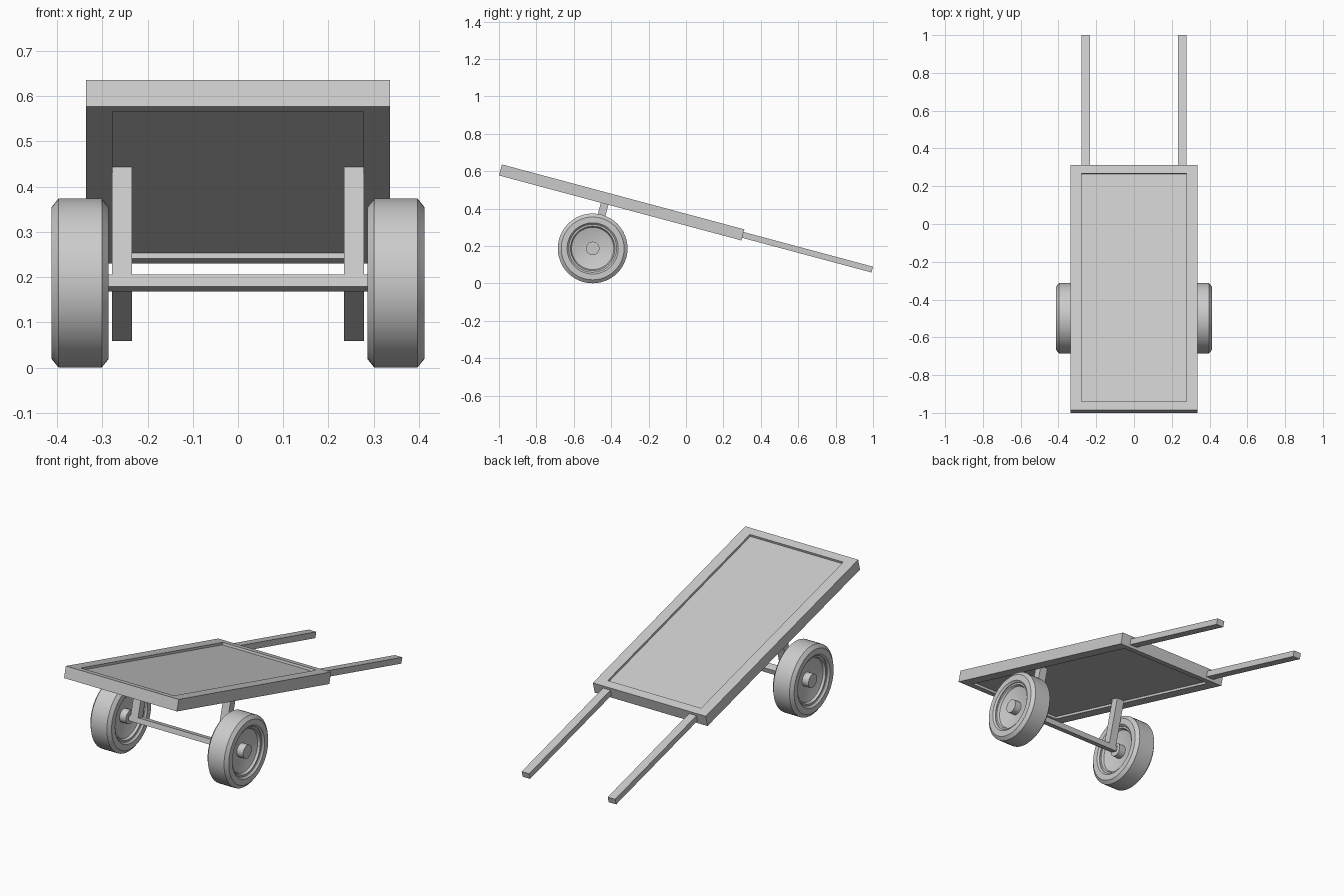
import bpy, bmesh
from math import radians, pi
from mathutils import Matrix, Vector

if "Cube" in bpy.data.objects:
    bpy.data.objects.remove(bpy.data.objects["Cube"])

TILT = Matrix.Translation((0, -0.344, 0.4328)) @ Matrix.Rotation(radians(-15), 4, 'X')
AXLE = Vector((0, -0.499, 0.187))
AXLE_LOCAL = TILT.inverted() @ AXLE
BED_L, BED_W, BED_T = 1.342, 0.672, 0.061


def make_object(name, bm, matrix=Matrix()):
    bmesh.ops.recalc_face_normals(bm, faces=bm.faces)
    mesh = bpy.data.meshes.new(name)
    bm.to_mesh(mesh)
    bm.free()
    ob = bpy.data.objects.new(name, mesh)
    bpy.context.collection.objects.link(ob)
    ob.matrix_world = matrix
    return ob


def box(name, lo, hi):
    """Box between two corners, in the tilted frame of the bed."""
    lo, hi = Vector(lo), Vector(hi)
    bm = bmesh.new()
    bmesh.ops.create_cube(bm, size=1)
    bmesh.ops.scale(bm, vec=hi - lo, verts=bm.verts)
    bmesh.ops.translate(bm, vec=(lo + hi) / 2, verts=bm.verts)
    return make_object(name, bm, TILT)


def lathe(name, profile, side, steps=48):
    """Spin a closed (x, radius) profile around the axle."""
    bm = bmesh.new()
    rings = []
    for i in range(steps):
        rot = Matrix.Rotation(2 * pi * i / steps, 3, 'X')
        rings.append([bm.verts.new(rot @ Vector((x * side, 0, r))) for x, r in profile])
    n = len(profile)
    for i in range(steps):
        a, b = rings[i], rings[(i + 1) % steps]
        for j in range(n):
            k = (j + 1) % n
            bm.faces.new((a[j], a[k], b[k], b[j]))
    ob = make_object(name, bm, Matrix.Translation(AXLE))
    smooth(ob)


def smooth(ob):
    bpy.ops.object.select_all(action='DESELECT')
    ob.select_set(True)
    bpy.context.view_layer.objects.active = ob
    bpy.ops.object.shade_smooth_by_angle(angle=radians(25))


def mirrored(half, centre):
    """Complete a half section by mirroring it about x = centre."""
    return [(centre + x, r) for x, r in half] + [(centre - x, r) for x, r in reversed(half)]


# Bed frame: rectangular ring
bm = bmesh.new()
rings = []
for hx, hy, z in ((BED_W / 2, BED_L / 2, -BED_T / 2), (BED_W / 2, BED_L / 2, BED_T / 2),
                  (0.278, BED_L / 2 - 0.045, BED_T / 2), (0.278, BED_L / 2 - 0.045, -BED_T / 2)):
    rings.append([bm.verts.new((sx * hx, sy * hy, z))
                  for sx, sy in ((-1, -1), (1, -1), (1, 1), (-1, 1))])
for i in range(4):
    a, b = rings[i], rings[(i + 1) % 4]
    for j in range(4):
        k = (j + 1) % 4
        bm.faces.new((a[j], a[k], b[k], b[j]))
make_object("bed_frame", bm, TILT)

# Recessed bed panel
box("bed_panel", (-0.278, -BED_L / 2 + 0.045, -0.018), (0.278, BED_L / 2 - 0.045, 0.018))

# Axle bar
ay, az = AXLE_LOCAL.y, AXLE_LOCAL.z
box("axle_bar", (-0.287, ay - 0.021, az - 0.0135), (0.287, ay + 0.021, az + 0.0135))

# Wheel sections, as half profiles
WHEEL_X = 0.349
tyre = mirrored([(0.048, 0.1865), (0.063, 0.168), (0.063, 0.137), (0.054, 0.128)], WHEEL_X)
rim = mirrored([(0.050, 0.130), (0.050, 0.119), (0.038, 0.113), (0.018, 0.045), (0.018, 0.030)], WHEEL_X)

for side, label in ((-1, "left"), (1, "right")):
    # Handles and axle legs
    x0, x1 = sorted((side * 0.234, side * 0.2785))
    box(f"handle_{label}", (x0, BED_L / 2 - 0.01, -0.016), (x1, BED_L / 2 + 0.716, 0.016))
    box(f"axle_leg_{label}", (x0, ay - 0.021, az + 0.0135), (x1, ay + 0.021, -0.018))
    # Wheels
    lathe(f"tyre_{label}", tyre, side)
    lathe(f"rim_{label}", rim, side)
    # Hub
    bm = bmesh.new()
    bmesh.ops.create_cone(bm, cap_ends=True, segments=32, radius1=0.036, radius2=0.036, depth=0.112,
                          matrix=Matrix.Translation((side * WHEEL_X, 0, 0)) @ Matrix.Rotation(pi / 2, 4, 'Y'))
    smooth(make_object(f"hub_{label}", bm, Matrix.Translation(AXLE)))
